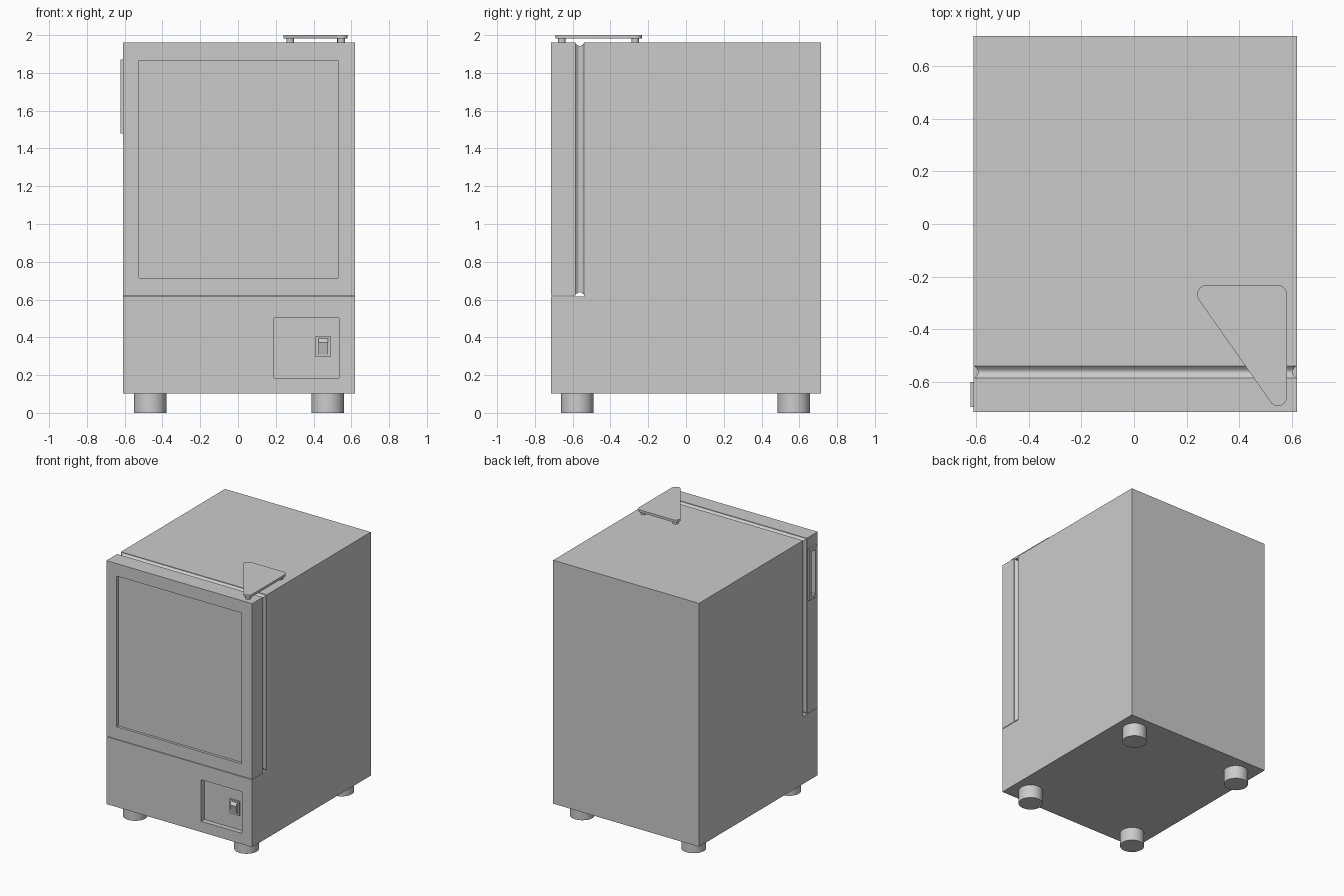
import bpy, bmesh, math
from mathutils import Vector
from mathutils.geometry import convex_hull_2d

if "Cube" in bpy.data.objects:
    bpy.data.objects.remove(bpy.data.objects["Cube"])

X0, X1 = -0.61, 0.62          # cabinet sides
FRONT, BACK = -0.715, 0.715   # cabinet front and back
TOP, SPLIT = 1.96, 0.617      # cabinet top and door lower edge


def make_object(name, bm):
    bmesh.ops.recalc_face_normals(bm, faces=bm.faces)
    mesh = bpy.data.meshes.new(name)
    bm.to_mesh(mesh)
    bm.free()
    obj = bpy.data.objects.new(name, mesh)
    bpy.context.collection.objects.link(obj)
    return obj


def activate(obj):
    bpy.ops.object.select_all(action='DESELECT')
    obj.select_set(True)
    bpy.context.view_layer.objects.active = obj


def smooth(obj):
    activate(obj)
    bpy.ops.object.shade_smooth_by_angle(angle=math.radians(35))


def prism(name, points, direction):
    bm = bmesh.new()
    face = bm.faces.new([bm.verts.new(p) for p in points])
    out = bmesh.ops.extrude_face_region(bm, geom=[face])
    moved = [g for g in out['geom'] if isinstance(g, bmesh.types.BMVert)]
    bmesh.ops.translate(bm, verts=moved, vec=Vector(direction))
    return make_object(name, bm)


def box(name, x, y, z):
    pts = [(x[0], y[0], z[0]), (x[1], y[0], z[0]), (x[1], y[1], z[0]), (x[0], y[1], z[0])]
    return prism(name, pts, (0, 0, z[1] - z[0]))


def cylinder(name, x, y, radius, z0, z1, sides=40):
    pts = [(x + radius * math.cos(a), y + radius * math.sin(a), z0)
           for a in (math.tau * i / sides for i in range(sides))]
    obj = prism(name, pts, (0, 0, z1 - z0))
    smooth(obj)
    return obj


def cut(obj, x, y, z):
    cutter = box("cutter", x, y, z)
    cutter.hide_render = True
    mod = obj.modifiers.new("recess", 'BOOLEAN')
    mod.operation, mod.solver, mod.object = 'DIFFERENCE', 'EXACT', cutter
    activate(obj)
    bpy.ops.object.modifier_apply(modifier=mod.name)
    bpy.data.objects.remove(cutter)


# Cabinet: stepped side profile, with a recessed control panel
profile = [(FRONT, 0.103), (BACK, 0.103), (BACK, TOP), (-0.54, TOP), (-0.54, SPLIT), (FRONT, SPLIT)]
cabinet = prism("cabinet", [(X0, y, z) for y, z in profile], (X1 - X0, 0, 0))
cut(cabinet, (0.19, 0.535), (-0.8, -0.677), (0.185, 0.502))

# Door with shallow window recess and a pocket behind the handle
HY, HZ = (-0.695, -0.60), (1.48, 1.87)
door = box("door", (X0, X1), (FRONT, -0.585), (SPLIT + 0.004, TOP))
cut(door, (-0.523, 0.53), (-0.8, FRONT + 0.02), (0.715, 1.865))
cut(door, (-0.7, X0 + 0.04), (HY[0] + 0.022, HY[1] - 0.022), (HZ[0] + 0.025, HZ[1] - 0.025))

# Handle surround on the left of the door
handle = box("handle_frame", (-0.622, X0), HY, HZ)
cut(handle, (-0.7, -0.5), (HY[0] + 0.022, HY[1] - 0.022), (HZ[0] + 0.025, HZ[1] - 0.025))

# Door gasket with concave outer faces
bm = bmesh.new()
rings, steps = [], 12
for i in range(steps + 1):
    t = i / steps
    d = 0.004 + 0.014 * math.sin(math.pi * t)
    y = -0.585 + 0.045 * t
    rings.append([bm.verts.new((x, y, z)) for x, z in (
        (X0 + d, SPLIT + 0.004 + d), (X1 - d, SPLIT + 0.004 + d), (X1 - d, TOP - d), (X0 + d, TOP - d))])
for a, b in zip(rings, rings[1:]):
    for k in range(4):
        bm.faces.new((a[k], a[k - 1], b[k - 1], b[k]))
bm.faces.new(rings[0])
bm.faces.new(rings[-1])
smooth(make_object("door_gasket", bm))

# Power switch: housing and angled rocker
housing = box("switch_housing", (0.41, 0.493), (-0.69, -0.676), (0.297, 0.405))
cut(housing, (0.424, 0.479), (-0.8, -0.684), (0.308, 0.394))
rocker = [(-0.68, 0.309), (-0.693, 0.309), (-0.708, 0.372), (-0.69, 0.393), (-0.68, 0.393)]
prism("switch_rocker", [(0.426, y, z) for y, z in rocker], (0.051, 0, 0))

# Feet
for side, x in (("left", -0.465), ("right", 0.475)):
    for end, y in (("front", -0.575), ("back", 0.571)):
        cylinder(f"{end}_{side}_foot", x, y, 0.086, 0, 0.104)

# Top hinge: rounded triangular plate on three posts
corners = [(0.276, -0.268, 0.036), (0.545, -0.268, 0.036), (0.547, -0.657, 0.034)]
pts = [(x + r * math.cos(math.tau * i / 48), y + r * math.sin(math.tau * i / 48))
       for x, y, r in corners for i in range(48)]
outline = [(pts[i][0], pts[i][1], 1.982) for i in convex_hull_2d(pts)]
smooth(prism("hinge_plate", outline, (0, 0, 0.018)))
for i, (x, y, r) in enumerate(corners):
    cylinder(f"hinge_post_{i + 1}", x, y, 0.02, TOP - 0.002, 1.983, 24)
